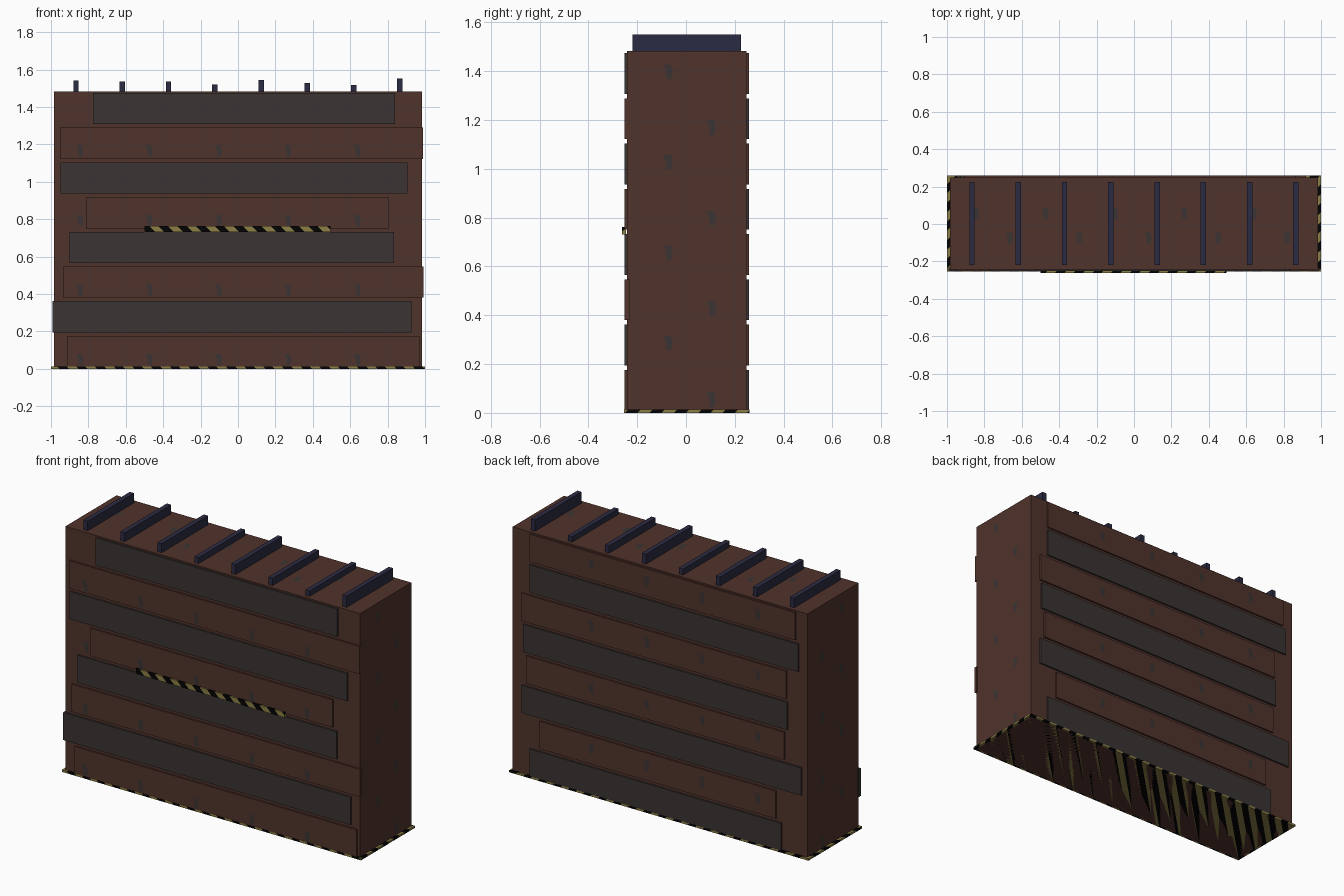
import bpy, bmesh, math
from mathutils import Vector

if "Cube" in bpy.data.objects:
    bpy.data.objects.remove(bpy.data.objects["Cube"])


def material(name, rgb):
    m = bpy.data.materials.new(name)
    m.diffuse_color = (*rgb, 1)
    m.use_nodes = True
    m.node_tree.nodes["Principled BSDF"].inputs["Base Color"].default_value = m.diffuse_color
    return m


BROWN = material("rust brown", (0.082, 0.033, 0.025))
GREY = material("dark grey", (0.043, 0.034, 0.034))
NAVY = material("dark navy", (0.024, 0.024, 0.056))
BLACK = material("hazard black", (0.001, 0.001, 0.001))
YELLOW = material("hazard yellow", (0.26, 0.21, 0.06))
YC = 0.003  # the front strip pushes the body back a little


def add_object(name, bm, mats):
    me = bpy.data.meshes.new(name)
    bm.to_mesh(me)
    bm.free()
    for m in mats:
        me.materials.append(m)
    ob = bpy.data.objects.new(name, me)
    bpy.context.collection.objects.link(ob)
    return ob


def box_mesh(x0, x1, y0, y1, z0, z1):
    bm = bmesh.new()
    bmesh.ops.create_cube(bm, size=1)
    for v in bm.verts:
        v.co = Vector(((x0 + x1) / 2 + v.co.x * (x1 - x0),
                       (y0 + y1) / 2 + v.co.y * (y1 - y0),
                       (z0 + z1) / 2 + v.co.z * (z1 - z0)))
    return bm


def box(name, mat, *dims):
    return add_object(name, box_mesh(*dims), [mat])


def hazard_box(name, *dims):
    """Box cut by diagonal planes, faces coloured alternately."""
    bm = box_mesh(*dims)
    n = Vector((1, -1, 1))
    step = 0.05
    for i in range(-40, 41):
        bmesh.ops.bisect_plane(bm, geom=bm.verts[:] + bm.edges[:] + bm.faces[:],
                               plane_co=n * (i * step / 3), plane_no=n)
    for f in bm.faces:
        c = f.calc_center_median()
        f.material_index = math.floor(c.dot(n) / step) % 2
    return add_object(name, bm, [BLACK, YELLOW])


# main wall block, standing on the ground inside the base trim
box("wall_core", BROWN, -0.985, 0.985, YC - 0.245, YC + 0.245, 0, 1.483)

# cladding planks, uneven ends, bottom to top
front = [(-0.915, 0.97), (-0.992, 0.928), (-0.936, 0.992), (-0.90, 0.834),
         (-0.813, 0.807), (-0.95, 0.905), (-0.953, 0.988), (-0.775, 0.84)]
back = [(-0.815, 0.865), (-0.78, 0.80), (-0.95, 0.92), (-0.835, 0.89),
        (-0.855, 0.91), (-0.848, 0.92), (-0.93, 0.865), (-0.91, 0.865)]
for i in range(8):
    z = 0.009 + i * 0.1855
    box(f"front_plank_{i + 1}", GREY if i % 2 else BROWN,
        *front[i], YC - 0.2555, YC - 0.235, z, z + 0.167)
    box(f"back_plank_{i + 1}", BROWN if i % 2 else GREY,
        *back[i], YC + 0.235, YC + 0.2555, z, z + 0.167)

# ridges along the top
tops = [1.541, 1.537, 1.537, 1.519, 1.543, 1.527, 1.516, 1.551]
for i, t in enumerate(tops):
    x = -0.866 + i * 0.2473
    box(f"top_ridge_{i + 1}", NAVY, x - 0.0145, x + 0.0145,
        YC - 0.222, YC + 0.222, 1.47, t)

# hazard-striped base and front strip
hazard_box("hazard_base", -1, 1, YC - 0.2565, YC + 0.2565, 0, 0.013)
hazard_box("hazard_front_strip", -0.5, 0.495, -0.262, -0.245, 0.73, 0.762)


# worn patches: flat plates lying just over the surface
def patches(name, centres, u, v):
    u, v = Vector(u), Vector(v)
    outline = [(-0.020, 0.03), (-0.010, 0.0), (-0.008, -0.03),
               (0.012, -0.03), (0.018, 0.0), (0.012, 0.03)]
    bm = bmesh.new()
    lift = u.cross(v) * 0.0008
    for c in centres:
        bm.faces.new([bm.verts.new(Vector(c) + lift + u * a + v * b)
                      for a, b in outline])
    return add_object(name, bm, [GREY])


P = 0.371
patches("front_worn_patches",
        [(-0.845 + P * i, YC - (0.245 if (i, k) == (0, 2) else 0.2555), 0.05 + P * k)
         for i in range(5) for k in range(4)],
        (1, 0, 0), (0, 0, 1))
patches("back_worn_patches",
        [(-0.66 + P * i, YC + 0.2555, 0.285 + P * k) for i in range(4) for k in range(4)],
        (-1, 0, 0), (0, 0, 1))
for side, name in ((1, "right"), (-1, "left")):
    patches(f"{name}_worn_patches",
            [(side * 0.985, y, z + P * k)
             for y, z in ((0.105, 0.055), (-0.072, 0.285)) for k in range(4)],
            (0, side, 0), (0, 0, 1))
patches("top_worn_patches",
        [(-0.845 + P * i, 0.055, 1.483) for i in range(5)] +
        [(-0.665 + P * i, -0.075, 1.483) for i in range(5)],
        (1, 0, 0), (0, 1, 0))
